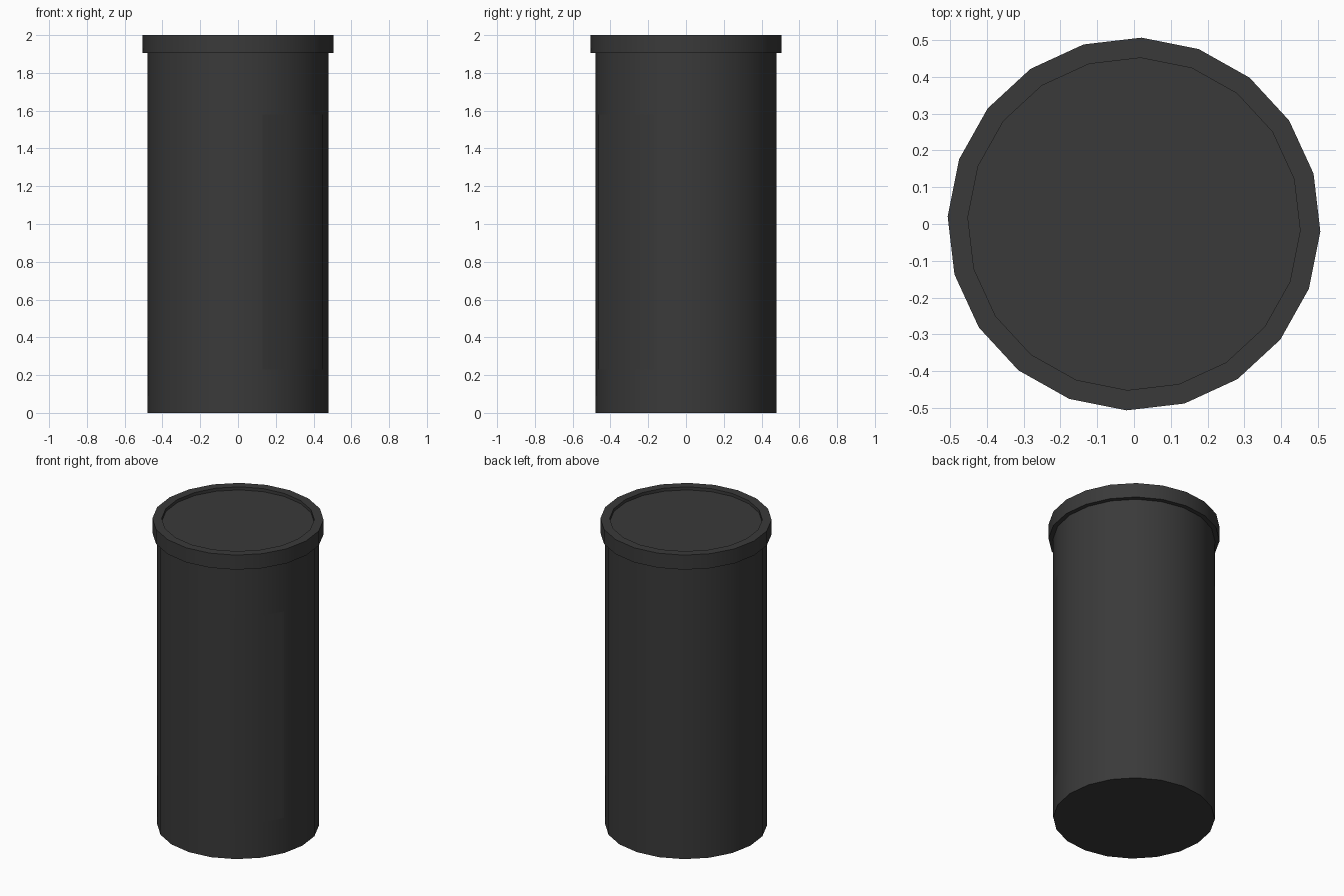
import bpy, bmesh, math

if "Cube" in bpy.data.objects:
    bpy.data.objects.remove(bpy.data.objects["Cube"])

SIDES = 20
STEP = 2 * math.pi / SIDES
START = math.radians(-2.3)

mat = bpy.data.materials.new("dark_plastic")
mat.diffuse_color = (0.042, 0.042, 0.042, 1)
mat.use_nodes = True
mat.node_tree.nodes["Principled BSDF"].inputs["Base Color"].default_value = mat.diffuse_color


def lathe(name, profile, steps=SIDES, first=0):
    """Spin (radius, z) points about z; a full turn is closed and capped."""
    full = steps == SIDES
    bm = bmesh.new()
    rings = []
    for i in range(steps if full else steps + 1):
        a = START + (first + i) * STEP
        rings.append([bm.verts.new((r * math.cos(a), r * math.sin(a), z))
                      for r, z in profile])
    for i in range(steps):
        a, b = rings[i], rings[(i + 1) % len(rings)]
        for j in range(len(profile) - 1):
            bm.faces.new((a[j], b[j], b[j + 1], a[j + 1]))
    if full:
        bm.faces.new([c[0] for c in reversed(rings)])
        bm.faces.new([c[-1] for c in rings])
        bmesh.ops.recalc_face_normals(bm, faces=bm.faces)
    me = bpy.data.meshes.new(name)
    bm.to_mesh(me)
    bm.free()
    me.materials.append(mat)
    ob = bpy.data.objects.new(name, me)
    bpy.context.collection.objects.link(ob)
    bpy.ops.object.select_all(action='DESELECT')
    ob.select_set(True)
    bpy.context.view_layer.objects.active = ob
    bpy.ops.object.shade_smooth_by_angle(angle=math.radians(30))
    return ob


# Plain cylindrical canister
lathe("canister_body", [(0.479, 0), (0.479, 1.92)])

# Overhanging lid with a shallow recessed top
lathe("lid", [(0.479, 1.905), (0.507, 1.905), (0.507, 2.0),
              (0.452, 2.0), (0.452, 1.98)])

# Paper-thin label wrapped over three facets at the front right
lathe("label", [(0.480, 0.23), (0.480, 1.58)], steps=3, first=-4)
